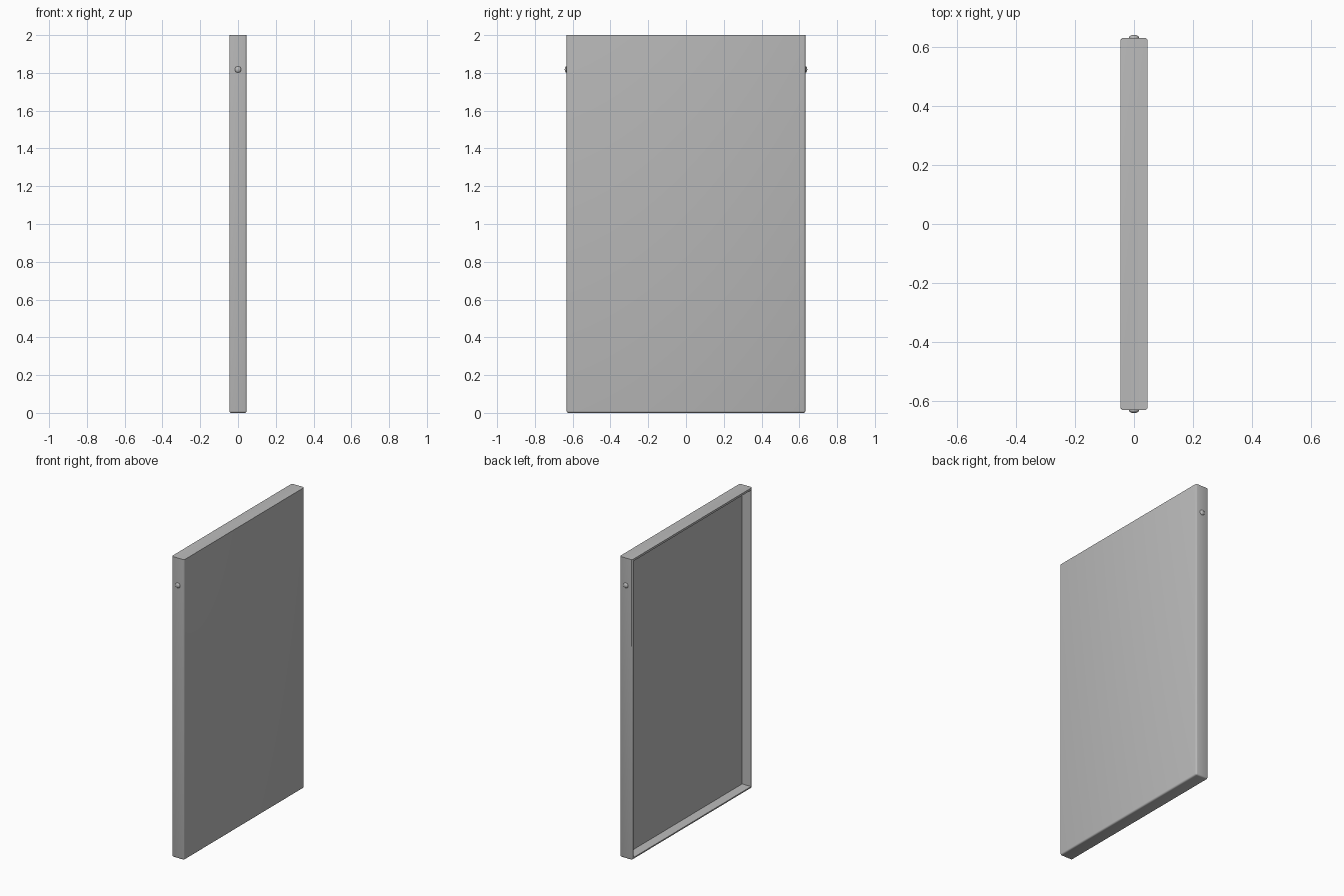
import bpy, bmesh
from mathutils import Matrix

cube = bpy.data.objects.get("Cube")
if cube:
    bpy.data.objects.remove(cube)

HX, HY, H = 0.046, 0.632, 2.0      # half thickness, half width, height
RIM, DEPTH, ROUND = 0.02, 0.065, 0.01

grey = bpy.data.materials.new("grey metal")
colour = (0.5, 0.5, 0.5, 1)
grey.diffuse_color = colour
grey.use_nodes = True
grey.node_tree.nodes["Principled BSDF"].inputs["Base Color"].default_value = colour


def make_object(name, bm):
    mesh = bpy.data.meshes.new(name)
    bm.to_mesh(mesh)
    bm.free()
    mesh.materials.append(grey)
    obj = bpy.data.objects.new(name, mesh)
    bpy.context.collection.objects.link(obj)
    bpy.ops.object.select_all(action="DESELECT")
    obj.select_set(True)
    bpy.context.view_layer.objects.active = obj
    bpy.ops.object.shade_smooth_by_angle()
    return obj


# Door panel: a shallow tray, open on one broad side
bm = bmesh.new()
bmesh.ops.create_cube(bm, size=1)
bmesh.ops.scale(bm, vec=(2 * HX, 2 * HY, H), verts=bm.verts)
bmesh.ops.translate(bm, vec=(0, 0, H / 2), verts=bm.verts)
bm.normal_update()
outer_edges = [e for e in bm.edges
               if all(v.co.z < 0.01 for v in e.verts)
               or abs(e.verts[0].co.z - e.verts[1].co.z) > 1]
open_face = next(f for f in bm.faces if f.normal.x < -0.9)
bmesh.ops.inset_region(bm, faces=[open_face], thickness=RIM)
recess = bmesh.ops.extrude_discrete_faces(bm, faces=[open_face])["faces"]
bmesh.ops.translate(bm, vec=(DEPTH, 0, 0), verts=recess[0].verts)

# Rounded uprights and bottom edge; the top stays sharp
bmesh.ops.bevel(bm, geom=outer_edges, offset=ROUND, segments=3,
                profile=0.5, affect="EDGES")
make_object("door_panel", bm)

# Low domed pivot pin on each narrow side
for name, side in (("front_pivot_pin", -1), ("back_pivot_pin", 1)):
    bm = bmesh.new()
    bmesh.ops.create_uvsphere(bm, u_segments=24, v_segments=12, radius=0.017)
    bmesh.ops.scale(bm, vec=(1, 0.6, 1), verts=bm.verts)
    bmesh.ops.transform(bm, matrix=Matrix.Translation((0, side * HY, 1.818)),
                        verts=bm.verts)
    make_object(name, bm)
